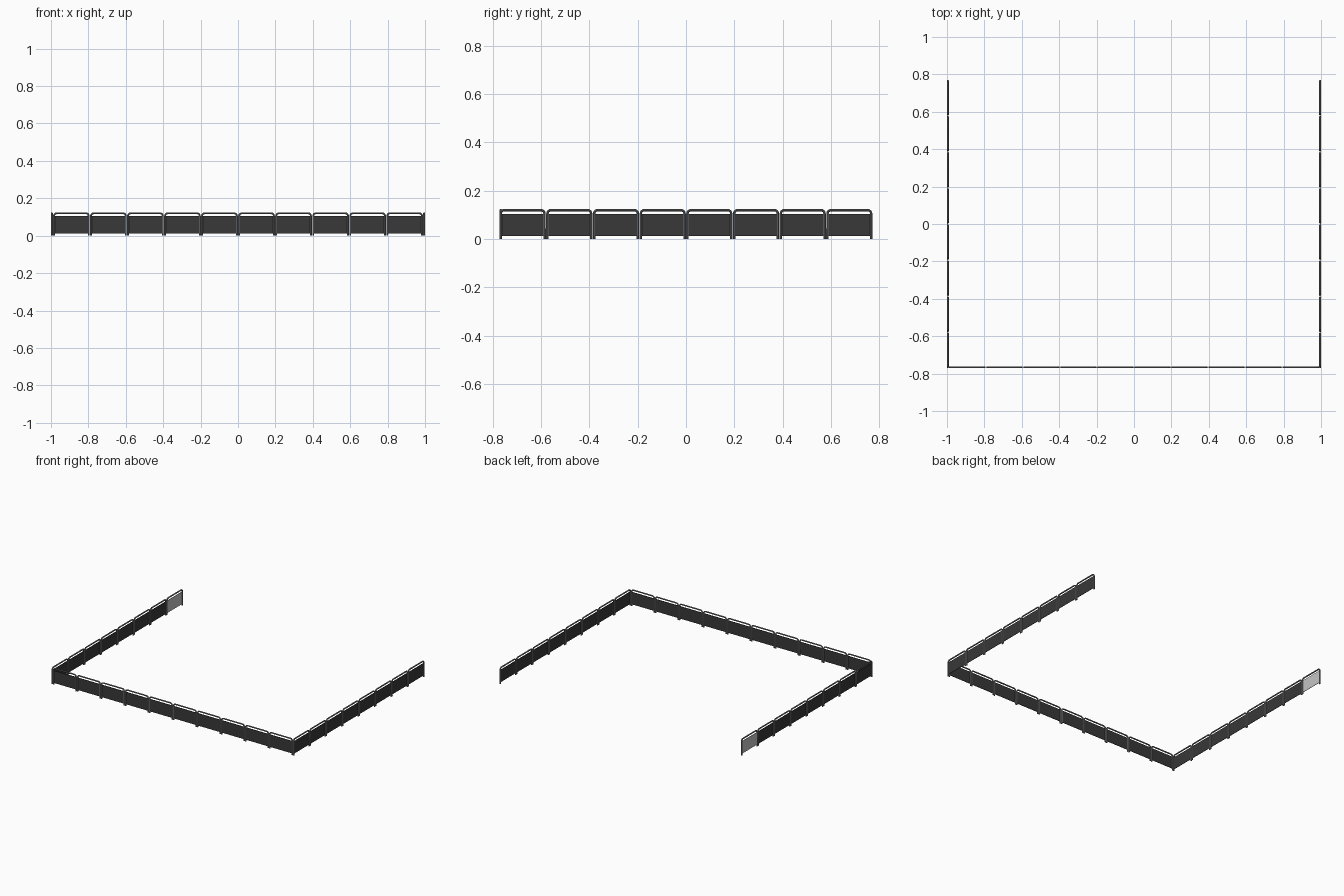
import bpy, math
from mathutils import Matrix

if "Cube" in bpy.data.objects:
    bpy.data.objects.remove(bpy.data.objects["Cube"])

def mat(name, v):
    m = bpy.data.materials.new(name)
    m.diffuse_color = (v, v, v, 1)
    m.use_nodes = True
    m.node_tree.nodes["Principled BSDF"].inputs["Base Color"].default_value = m.diffuse_color
    return m

STEEL = mat("grey steel", 0.18)
DARK = mat("charcoal cloth", 0.04)
LIGHT = mat("pale cloth", 0.55)

R, TOP, BEND = 0.005, 0.125, 0.015

def hoop_mesh(length):
    """Inverted U tube with rounded upper corners, lying along x."""
    h, zt = length / 2 - R, TOP - R
    pts = [(-h, 0)]
    for cx, a0 in ((-h + BEND, 180), (h - BEND, 90)):
        for k in range(5):
            a = math.radians(a0 - k * 22.5)
            pts.append((cx + BEND * math.cos(a), zt - BEND + BEND * math.sin(a)))
    pts.append((h, 0))
    cu = bpy.data.curves.new("hoop_path", 'CURVE')
    cu.dimensions = '3D'
    cu.bevel_depth, cu.bevel_resolution, cu.use_fill_caps = R, 2, True
    sp = cu.splines.new('POLY')
    sp.points.add(len(pts) - 1)
    for p, (x, z) in zip(sp.points, pts):
        p.co = (x, 0, z, 1)
    tmp = bpy.data.objects.new("hoop_path", cu)
    bpy.context.collection.objects.link(tmp)
    me = bpy.data.meshes.new_from_object(tmp.evaluated_get(bpy.context.evaluated_depsgraph_get()))
    bpy.data.objects.remove(tmp)
    me.materials.clear()
    me.materials.append(STEEL)
    me.shade_smooth()
    me.set_sharp_from_angle(angle=math.radians(40))
    return me

def cloth_mesh(length, material):
    """Thin banner stretched between the legs."""
    h, t = length / 2 - R, 0.0015
    v = [(x, y, z) for x in (-h, h) for y in (-t, t) for z in (0.012, 0.104)]
    f = [(0, 1, 3, 2), (4, 6, 7, 5), (0, 4, 5, 1), (2, 3, 7, 6), (0, 2, 6, 4), (1, 5, 7, 3)]
    me = bpy.data.meshes.new("cloth")
    me.from_pydata(v, [], f)
    me.materials.append(material)
    return me

def put(name, me, x, y, turned):
    o = bpy.data.objects.new(name, me)
    o.matrix_world = Matrix.Translation((x, y, 0)) @ Matrix.Rotation(math.radians(90 if turned else 0), 4, 'Z')
    bpy.context.collection.objects.link(o)

# front row of ten barriers
FP, SP = 0.198, 0.193
hoop, cloth = hoop_mesh(FP - 0.002), cloth_mesh(FP - 0.002, DARK)
for i in range(10):
    x = (i - 4.5) * FP
    put(f"front_frame_{i}", hoop, x, -0.766, False)
    put(f"front_banner_{i}", cloth, x, -0.766, False)

# side rows of eight; the rearmost left banner is pale
hoop, cloth, pale = hoop_mesh(SP - 0.002), cloth_mesh(SP - 0.002, DARK), cloth_mesh(SP - 0.002, LIGHT)
for side, sx in (("left", -0.995), ("right", 0.995)):
    for i in range(8):
        y = (i - 3.5) * SP
        put(f"{side}_frame_{i}", hoop, sx, y, True)
        put(f"{side}_banner_{i}", pale if side == "left" and i == 7 else cloth, sx, y, True)
